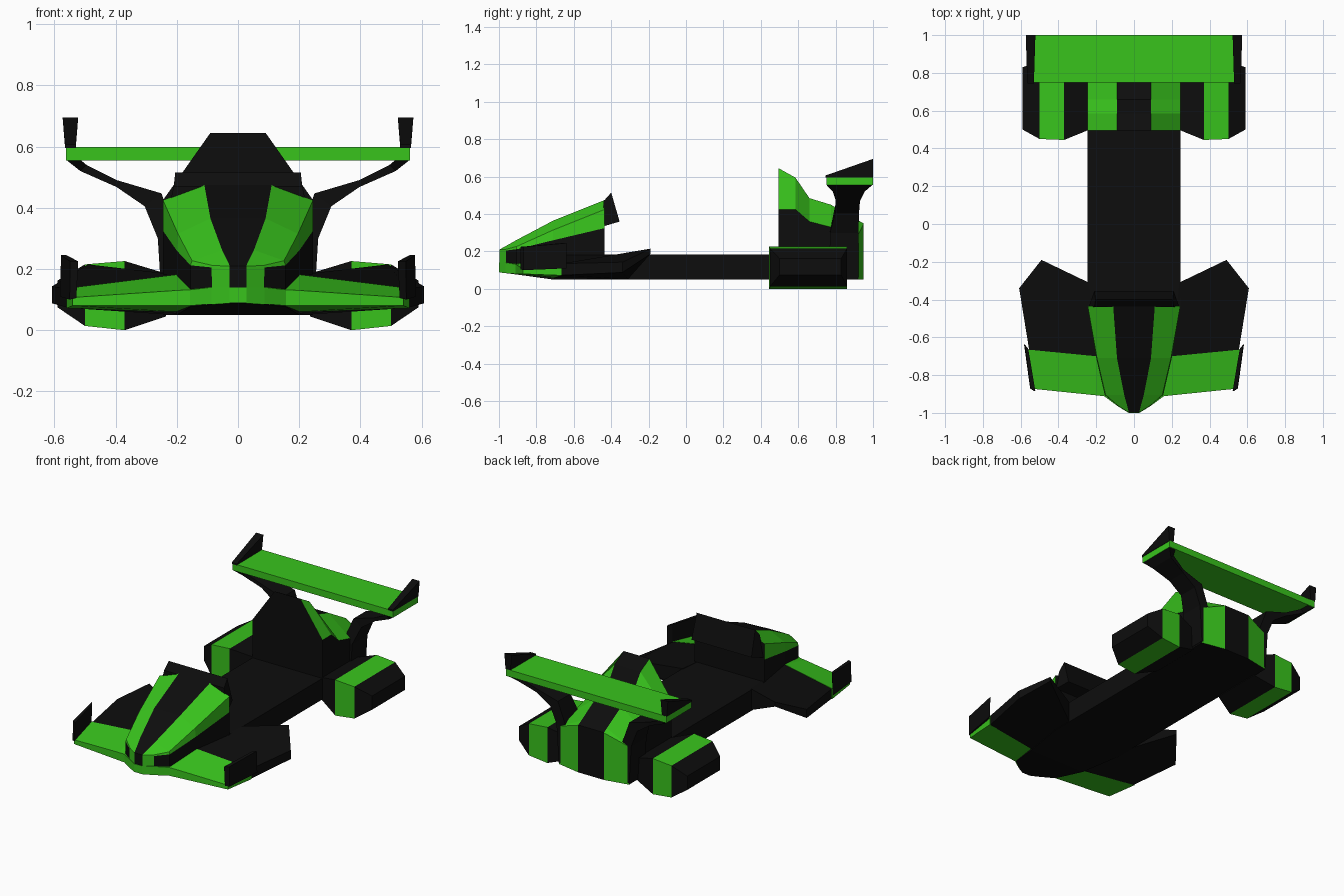
import bpy, bmesh


def material(name, rgb):
    m = bpy.data.materials.new(name)
    m.diffuse_color = (*rgb, 1)
    return m


BLACK, GREEN = 0, 1
MATS = [material("black", (0.004, 0.004, 0.004)), material("green", (0.04, 0.55, 0.012))]


def loft(name, rings, colour=lambda seg, band: BLACK, cap=BLACK, mirror=False, start_cap=True):
    """Skin equal-length closed rings; colour picks a material per segment and band."""
    bm = bmesh.new()
    rows = [[bm.verts.new(p) for p in r] for r in rings]
    n = len(rows[0])
    for s in range(len(rows) - 1):
        for b in range(n):
            c = (b + 1) % n
            f = bm.faces.new((rows[s][b], rows[s][c], rows[s + 1][c], rows[s + 1][b]))
            f.material_index = colour(s, b)
    for row in ([rows[0]] if start_cap else []) + [rows[-1]]:
        bm.faces.new(row).material_index = cap
    bmesh.ops.recalc_face_normals(bm, faces=bm.faces)
    me = bpy.data.meshes.new(name)
    bm.to_mesh(me)
    bm.free()
    for m in MATS:
        me.materials.append(m)
    ob = bpy.data.objects.new(name, me)
    bpy.context.collection.objects.link(ob)
    if mirror:
        ob.modifiers.new("mirror", 'MIRROR').use_clip = True
    return ob


def hull_part(name, sections, colour):
    """Symmetric body: each section is (y, half profile of (x, z) from top to bottom)."""
    n = len(sections[0][1])
    rings = [[(x, y, z) for x, z in p] + [(-x, y, z) for x, z in reversed(p)]
             for y, p in sections]
    fold = lambda b: b if b < n else 2 * n - 2 - b   # -1 is the top strip
    return loft(name, rings, lambda s, b: colour(s, fold(b)))


def yz_ring(x, y0, y1, zb, zt):
    return [(x, y0, zt), (x, y1, zt), (x, y1, zb), (x, y0, zb)]


# Central tub
hull_part("floor_tub", [(-0.45, [(0.245, 0.183), (0.245, 0.05)]),
                        (0.51, [(0.245, 0.183), (0.245, 0.05)])], lambda s, b: BLACK)

# Nose with two green stripes and a faceted tip
hull_part("nose", [
    (-0.998, [(0.027, 0.21), (0.028, 0.209), (0.028, 0.2), (0.028, 0.088)]),
    (-0.962, [(0.036, 0.23), (0.085, 0.212), (0.086, 0.205), (0.085, 0.084)]),
    (-0.905, [(0.052, 0.262), (0.15, 0.227), (0.155, 0.212), (0.155, 0.077)]),
    (-0.71, [(0.09, 0.365), (0.196, 0.315), (0.2, 0.26), (0.2, 0.05)]),
    (-0.435, [(0.11, 0.475), (0.245, 0.425), (0.245, 0.325), (0.245, 0.05)]),
], lambda s, b: GREEN if b in (0, 1) or (s == 0 and b == 2) else BLACK)

# Slanted panel behind the nose
dash = [(-0.44, 0.47, 0.21), (-0.40, 0.515, 0.205), (-0.355, 0.36, 0.21), (-0.44, 0.335, 0.24)]
loft("dash_panel", [[(k * x, y, z) for y, z, x in dash] for k in (-1, 1)])

# Front wing: x, front y, back y, front bottom/top z, back top/bottom z
wing = [(0, -1.0, -0.9, 0.09, 0.14, 0.15, 0.1),
        (0.028, -1.0, -0.9, 0.09, 0.14, 0.15, 0.1),
        (0.087, -0.964, -0.8, 0.086, 0.14, 0.16, 0.09),
        (0.157, -0.912, -0.7, 0.08, 0.132, 0.18, 0.06),
        (0.2, -0.907, -0.7, 0.08, 0.13, 0.182, 0.06),
        (0.54, -0.872, -0.665, 0.08, 0.107, 0.137, 0.072)]
loft("front_wing", [[(x, f, ft), (x + (0.02 if x > 0.5 else 0), b, bt),
                     (x + (0.02 if x > 0.5 else 0), b, bb), (x, f, fb)]
                    for x, f, b, fb, ft, bt, bb in wing],
     lambda s, b: GREEN, GREEN, mirror=True, start_cap=False)

# Front wing end plates
loft("front_end_plate", [
    [(0.528, -0.885, 0.105), (0.522, -0.885, 0.225), (0.548, -0.87, 0.225), (0.55, -0.87, 0.1)],
    [(0.56, -0.668, 0.115), (0.56, -0.66, 0.245), (0.578, -0.638, 0.245), (0.582, -0.638, 0.11)],
], mirror=True)

# Flared side pods
pod = [(0.2, -0.705, 0.18, 0.055), (0.555, -0.667, 0.135, 0.073), (0.608, -0.34, 0.143, 0.088),
       (0.49, -0.19, 0.215, 0.187), (0.24, -0.31, 0.186, 0.052)]
loft("side_pod", [[(x, y, t) for x, y, t, b in pod], [(x, y, b) for x, y, t, b in pod]],
     mirror=True)

# Engine cover with green shoulders and rear strips
hull_part("engine_cover", [
    (0.495, [(0.09, 0.645), (0.245, 0.425), (0.245, 0.05)]),
    (0.585, [(0.09, 0.595), (0.245, 0.425), (0.245, 0.05)]),
    (0.66, [(0.09, 0.485), (0.245, 0.36), (0.245, 0.05)]),
    (0.775, [(0.09, 0.45), (0.245, 0.33), (0.245, 0.05)]),
    (0.92, [(0.09, 0.367), (0.245, 0.29), (0.245, 0.05)]),
    (0.95, [(0.09, 0.35), (0.092, 0.348), (0.092, 0.05)]),
], lambda s, b: GREEN if b == 0 or (s == 4 and b == 1) else BLACK)

# Rear wheel pods with a green band
loft("rear_wheel", [yz_ring(0.235, 0.5, 0.83, 0.045, 0.185), yz_ring(0.37, 0.445, 0.86, 0.0, 0.226),
                    yz_ring(0.5, 0.45, 0.86, 0.014, 0.215), yz_ring(0.59, 0.5, 0.83, 0.075, 0.162)],
     lambda s, b: GREEN if s == 1 else BLACK, mirror=True)

# Rear wing and its wedge end plates
loft("rear_wing", [yz_ring(x, 0.75, 1.0, 0.555, 0.598) for x in (0, 0.562)],
     lambda s, b: GREEN, GREEN, mirror=True, start_cap=False)
loft("rear_end_plate", [
    [(0.53, 0.745, 0.596), (0.53, 0.745, 0.606), (0.565, 0.745, 0.606), (0.565, 0.745, 0.596)],
    [(0.532, 1.0, 0.596), (0.522, 1.0, 0.695), (0.573, 1.0, 0.695), (0.565, 1.0, 0.596)],
], mirror=True)

# Curved struts: inner (x, z), outer (x, z), front y, back y
strut = [((0.515, 0.557), (0.562, 0.557), 0.75, 0.998),
         ((0.495, 0.54), (0.515, 0.52), 0.785, 0.955),
         ((0.395, 0.49), (0.397, 0.468), 0.802, 0.93),
         ((0.25, 0.447), (0.305, 0.405), 0.798, 0.925),
         ((0.2, 0.31), (0.262, 0.3), 0.77, 0.922),
         ((0.2, 0.06), (0.247, 0.06), 0.765, 0.922)]
loft("wing_strut", [[(i[0], f, i[1]), (o[0], f, o[1]), (o[0], b, o[1]), (i[0], b, i[1])]
                    for i, o, f, b in strut], mirror=True)
